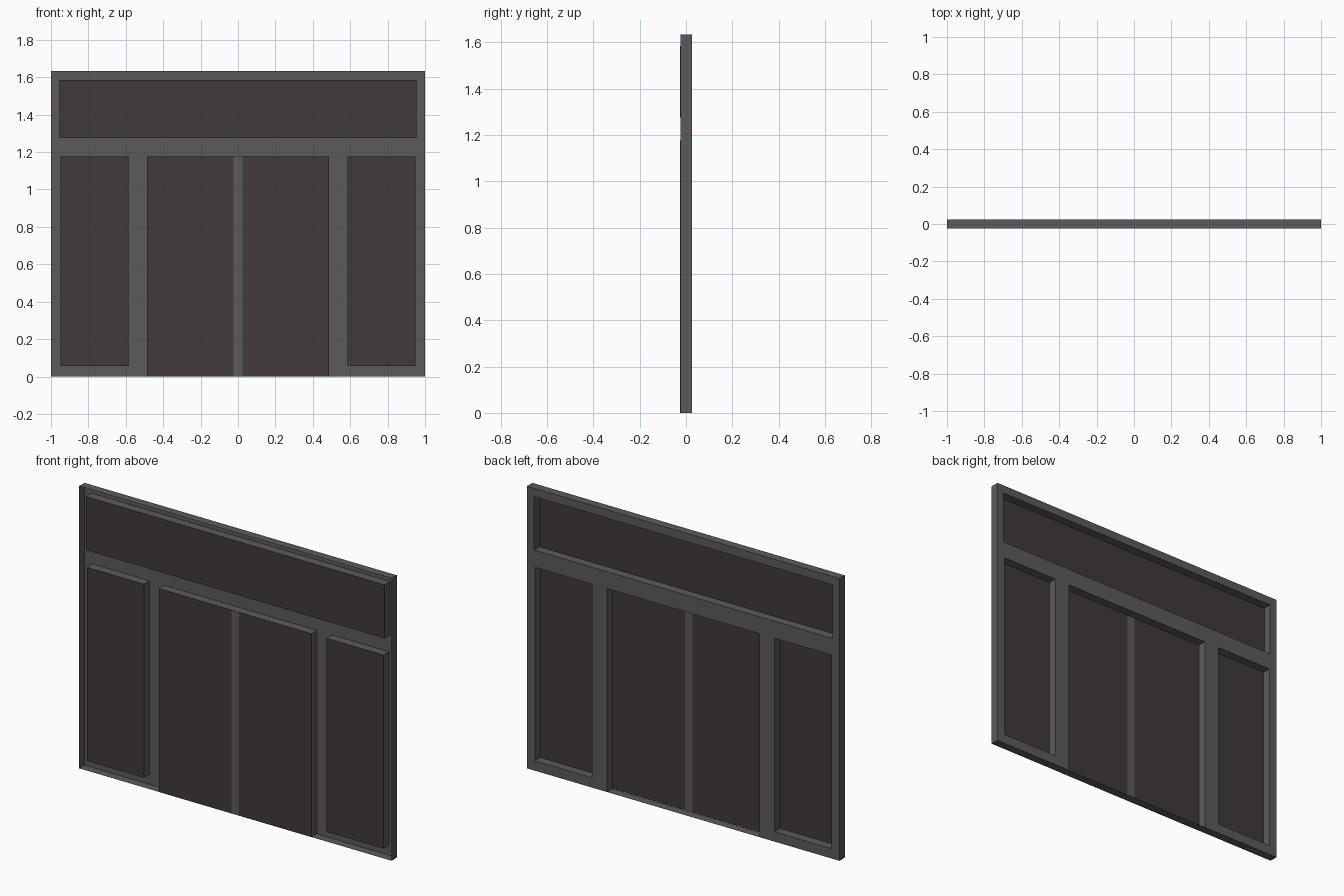
import bpy

if "Cube" in bpy.data.objects:
    bpy.data.objects.remove(bpy.data.objects["Cube"])

W, H, D = 1.0, 1.633, 0.025
FRONT = -D


def material(name, rgb):
    m = bpy.data.materials.new(name)
    m.diffuse_color = (*rgb, 1)
    m.use_nodes = True
    m.node_tree.nodes["Principled BSDF"].inputs["Base Color"].default_value = m.diffuse_color
    return m


frame_mat = material("grey metal", (0.105, 0.105, 0.105))
glass_mat = material("dark tinted glass", (0.053, 0.042, 0.042))


def add_quads(name, quads, mat):
    verts = [v for q in quads for v in q]
    faces = [tuple(range(4 * i, 4 * i + 4)) for i in range(len(quads))]
    me = bpy.data.meshes.new(name)
    me.from_pydata(verts, [], faces)
    me.materials.append(mat)
    ob = bpy.data.objects.new(name, me)
    bpy.context.collection.objects.link(ob)
    return ob


def plate(x0, x1, z0, z1, y, back=False):
    q = [(x0, y, z0), (x1, y, z0), (x1, y, z1), (x0, y, z1)]
    return q[::-1] if back else q


def walls(x0, x1, z0, z1, y0, y1, inward=False, bottom=True):
    # Ring of four walls running front to back around a rectangle
    c = [(x0, z0), (x1, z0), (x1, z1), (x0, z1)]
    out = []
    for i in range(0 if bottom else 1, 4):
        (ax, az), (bx, bz) = c[i], c[(i + 1) % 4]
        q = [(ax, y0, az), (ax, y1, az), (bx, y1, bz), (bx, y0, bz)]
        out.append(q if inward else q[::-1])
    return out


# Openings: x0, x1, z0, z1
transom = (-0.955, 0.955, 1.275, 1.585)
left_light = (-0.95, -0.585, 0.057, 1.177)
right_light = (0.585, 0.95, 0.057, 1.177)
doorway = (-0.487, 0.487, 0.0, 1.177)
openings = [transom, left_light, right_light, doorway]

# Frame: open-fronted shell with back face, outer edge and opening reveals
xs = sorted({-W, W} | {x for o in openings for x in o[:2]})
zs = sorted({0, H} | {z for o in openings for z in o[2:]})
quads = walls(-W, W, 0, H, FRONT + 0.001, D)
for x0, x1 in zip(xs, xs[1:]):
    for z0, z1 in zip(zs, zs[1:]):
        cx, cz = (x0 + x1) / 2, (z0 + z1) / 2
        if not any(a < cx < b and c < cz < d for a, b, c, d in openings):
            quads.append(plate(x0, x1, z0, z1, D, back=True))
for o in openings:
    quads += walls(*o, FRONT, D, inward=True, bottom=o is not doorway)
add_quads("frame", quads, frame_mat)

# Glass sheets at the front of each opening
M = 0.025
panes = {
    "transom_glass": transom,
    "left_side_glass": left_light,
    "right_side_glass": right_light,
    "left_door_glass": (doorway[0], -M, 0, doorway[3]),
    "right_door_glass": (M, doorway[1], 0, doorway[3]),
}
for name, o in panes.items():
    add_quads(name, [plate(*o, FRONT)], glass_mat)

# Flat strip where the two doors meet
add_quads("door_meeting_strip", [plate(-M, M, 0, doorway[3], FRONT)], frame_mat)
